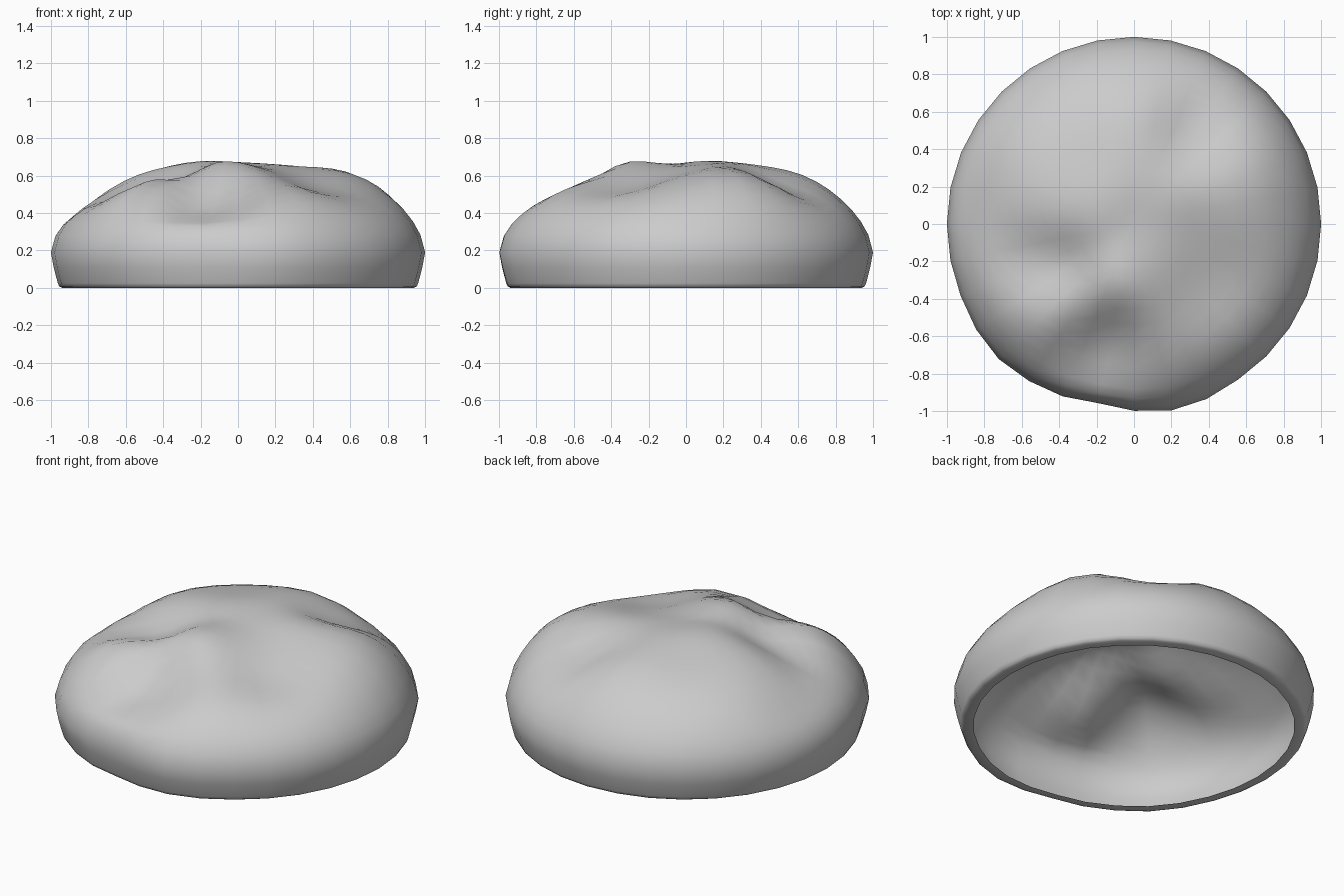
import bpy, bmesh, math

if "Cube" in bpy.data.objects:
    bpy.data.objects.remove(bpy.data.objects["Cube"])

SEG = 32
# lumps and dents on the dome: x, y, height, spread
BUMPS = [
    (0.0, 0.0, -0.02, 0.15),      # sunken crown
    (-0.85, 0.1, -0.04, 0.17),    # low left side
    (-0.62, -0.20, -0.08, 0.14),  # fold left of the crown
    (-0.36, -0.22, -0.09, 0.13),
    (-0.50, -0.55, 0.03, 0.14),   # front left swelling
    (-0.08, -0.33, 0.03, 0.12),   # brow above the front fold
    (-0.16, -0.57, -0.10, 0.12),  # front fold
    (-0.29, -0.72, -0.09, 0.12),
    (-0.08, -0.80, -0.04, 0.13),
    (0.0, -0.70, -0.05, 0.15),
    (0.42, -0.32, -0.10, 0.20),   # sloping front right
    (0.33, -0.03, -0.02, 0.12),   # fold right of the crown
    (0.67, 0.30, 0.04, 0.18),     # right swelling
    (0.28, 0.45, -0.05, 0.12),    # back right fold
    (0.37, 0.60, -0.05, 0.13),
    (0.05, 0.62, 0.015, 0.15),    # back swelling
    (-0.30, 0.38, -0.015, 0.15),
    (-0.15, 0.12, 0.015, 0.13),
]
# outline changes: angle in degrees, amount, spread
OUTLINE = [(258, -0.024, 0.14), (223, 0.022, 0.25), (286, 0.022, 0.15)]


def height(x, y, r):
    base = 0.19 + 0.49 * max(0.0, 1 - r ** 2.7) ** 0.61
    fade = min(1.0, (1 - r) / 0.12)
    return base + fade * sum(
        h * math.exp(-((x - bx) ** 2 + (y - by) ** 2) / (2 * s * s))
        for bx, by, h, s in BUMPS)


def edge_change(a):
    total = 0
    for deg, amount, spread in OUTLINE:
        d = (a - math.radians(deg) + math.pi) % (2 * math.pi) - math.pi
        total += amount * math.exp(-(d / spread) ** 2)
    return total


bm = bmesh.new()
rings = []


def add_ring(r, z=None):
    ring = []
    for i in range(SEG):
        a = 2 * math.pi * i / SEG
        x, y = r * math.cos(a), r * math.sin(a)
        k = 1 + edge_change(a) * r ** 6
        ring.append(bm.verts.new((x * k, y * k, height(x, y, r) if z is None else z)))
    rings.append(ring)


# inward-turned open base lip
for r, z in [(0.89, 0.0), (0.94, 0.0), (0.955, 0.008), (0.963, 0.025), (0.985, 0.11)]:
    add_ring(r, z)
# lumpy dome
for r in [1.0, 0.975, 0.935, 0.885, 0.83, 0.765, 0.70, 0.62, 0.54,
          0.46, 0.38, 0.30, 0.22, 0.14, 0.07]:
    add_ring(r)
for low, up in zip(rings, rings[1:]):
    for i in range(SEG):
        j = (i + 1) % SEG
        bm.faces.new((low[i], low[j], up[j], up[i]))
tip = bm.verts.new((0, 0, height(0, 0, 0)))
for i in range(SEG):
    bm.faces.new((rings[-1][i], rings[-1][(i + 1) % SEG], tip))
for f in bm.faces:
    f.smooth = True

mesh = bpy.data.meshes.new("lumpy_dome")
bm.to_mesh(mesh)
bm.free()
dome = bpy.data.objects.new("lumpy_dome", mesh)
bpy.context.collection.objects.link(dome)
